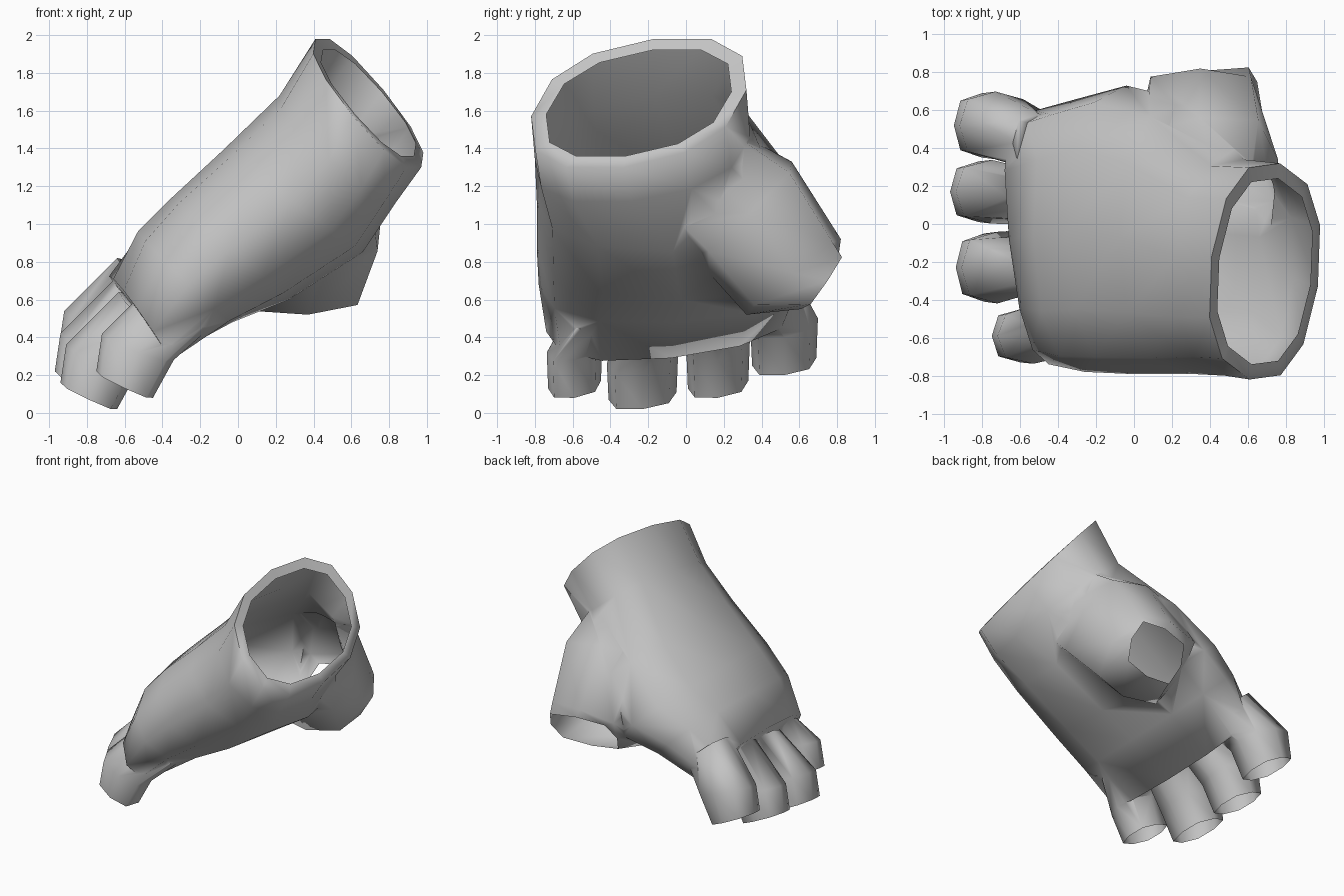
import bpy
import bmesh
from math import cos, sin, pi, radians, copysign
from mathutils import Vector

cube = bpy.data.objects.get("Cube")
if cube:
    bpy.data.objects.remove(cube, do_unlink=True)

grey = bpy.data.materials.new("grey_cloth")
grey.use_nodes = True
tone = (0.55, 0.55, 0.55, 1.0)
grey.diffuse_color = tone
grey.node_tree.nodes["Principled BSDF"].inputs["Base Color"].default_value = tone

openings = []


def rounded(v, power):
    return copysign(abs(v) ** power, v)


def loft(name, rings, sides, power):
    """Closed tube through rings, each given as centre, half width, half thickness."""
    bm = bmesh.new()
    loops = []
    for centre, width, thick in rings:
        c, w, t = Vector(centre), Vector(width), Vector(thick)
        loop = []
        for i in range(sides):
            a = 2 * pi * i / sides
            loop.append(bm.verts.new(c + w * rounded(cos(a), power) + t * rounded(sin(a), power)))
        loops.append(loop)
    for low, high in zip(loops, loops[1:]):
        for i in range(sides):
            j = (i + 1) % sides
            bm.faces.new((low[i], low[j], high[j], high[i]))
    bm.faces.new(loops[0])
    bm.faces.new(loops[-1])
    bmesh.ops.recalc_face_normals(bm, faces=bm.faces)
    mesh = bpy.data.meshes.new(name)
    bm.to_mesh(mesh)
    bm.free()
    mesh.materials.append(grey)
    obj = bpy.data.objects.new(name, mesh)
    bpy.context.collection.objects.link(obj)
    return obj


def mark_opening(ring):
    c, w, t = (Vector(v) for v in ring)
    openings.append((c, w.cross(t).normalized(), 0.6 * min(w.length, t.length)))


# Cuff rim, wrist, palm and knuckles
body_rings = [
    ((0.69, -0.25, 1.64), (0.07, 0.49, 0.06), (-0.24, 0.07, 0.28)),
    ((0.69, -0.25, 1.64), (0.08, 0.57, 0.07), (-0.28, 0.08, 0.34)),
    ((0.53, -0.23, 1.40), (0.05, 0.57, 0.06), (-0.31, 0.06, 0.28)),
    ((0.29, -0.07, 1.12), (0.00, 0.72, 0.00), (-0.37, 0.00, 0.27)),
    ((-0.04, -0.03, 0.87), (0.00, 0.76, 0.00), (-0.31, 0.00, 0.27)),
    ((-0.28, -0.06, 0.72), (-0.02, 0.72, 0.04), (-0.25, 0.00, 0.24)),
    ((-0.52, -0.08, 0.50), (-0.07, 0.66, 0.07), (-0.14, 0.00, 0.21)),
]
glove = loft("glove", body_rings, 12, 0.86)
mark_opening(body_rings[0])

# Broad thumb base with its opening
thumb_rings = [
    ((0.48, -0.05, 1.35), (0.20, 0.00, 0.05), (-0.05, 0.30, 0.15)),
    ((0.40, 0.30, 1.08), (0.36, 0.04, -0.02), (-0.05, 0.26, 0.25)),
    ((0.36, 0.57, 0.72), (0.32, 0.00, 0.02), (-0.01, 0.25, 0.20)),
    ((0.39, 0.71, 0.70), (0.26, 0.04, 0.00), (0.00, 0.10, 0.15)),
]
parts = [loft("thumb", thumb_rings, 8, 0.55)]
mark_opening(thumb_rings[-1])

# Short fingers: tip centre, half width
fingers = {
    "index_finger": ((-0.80, 0.52, 0.27), 0.17),
    "middle_finger": ((-0.82, 0.17, 0.15), 0.16),
    "ring_finger": ((-0.79, -0.23, 0.09), 0.18),
    "little_finger": ((-0.60, -0.59, 0.15), 0.14),
}
for name, (tip, half) in fingers.items():
    c = Vector(tip)
    rings = [
        (c + Vector((0.30, -0.18 * c.y, 0.42)), (0, half * 0.9, 0.03), (-0.14, 0, 0.13)),
        (c + Vector((0.07, 0, 0.20)), (0, half * 1.05, 0.03), (-0.19, 0, 0.07)),
        (c, (0, half, 0.02), (-0.15, 0, 0.07)),
    ]
    parts.append(loft(name, rings, 8, 0.75))
    mark_opening(rings[-1])

# Join everything into one skin
bpy.context.view_layer.objects.active = glove
for part in parts:
    mod = glove.modifiers.new("join", "BOOLEAN")
    mod.operation = "UNION"
    mod.solver = "EXACT"
    mod.object = part
    bpy.ops.object.modifier_apply(modifier=mod.name)
    bpy.data.objects.remove(part, do_unlink=True)

# Open the cuff, thumb and finger ends
bm = bmesh.new()
bm.from_mesh(glove.data)
bm.normal_update()
caps = []
for face in bm.faces:
    mid = face.calc_center_median()
    for centre, normal, radius in openings:
        offset = mid - centre
        if (abs(face.normal.dot(normal)) > 0.98 and offset.length < radius
                and abs(offset.dot(normal)) < 0.01):
            caps.append(face)
            break
bmesh.ops.delete(bm, geom=caps, context="FACES")
bm.to_mesh(glove.data)
bm.free()

# Soft cloth shading
for obj in bpy.context.selected_objects:
    obj.select_set(False)
glove.select_set(True)
bpy.context.view_layer.objects.active = glove
bpy.ops.object.shade_smooth_by_angle(angle=radians(85))
